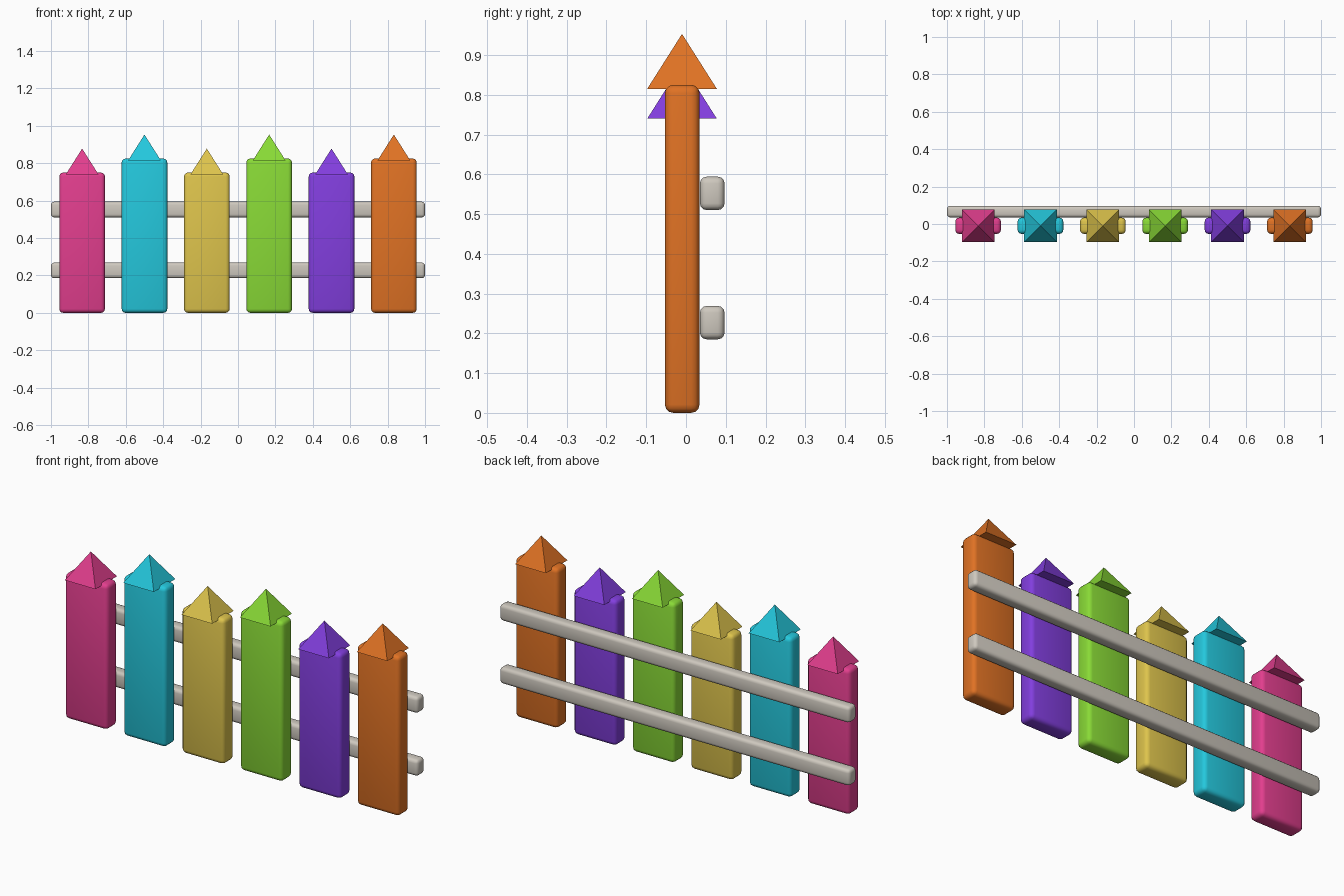
import bpy, bmesh, math

if "Cube" in bpy.data.objects:
    bpy.data.objects.remove(bpy.data.objects["Cube"])


def material(name, rgb):
    lin = [((c / 255 + 0.055) / 1.055) ** 2.4 for c in rgb]
    m = bpy.data.materials.new(name)
    m.diffuse_color = (*lin, 1)
    m.use_nodes = True
    m.node_tree.nodes["Principled BSDF"].inputs["Base Color"].default_value = m.diffuse_color
    return m


def rounded_box(name, lo, hi, bevel, mat):
    # box between two corners with softly rounded edges
    bpy.ops.mesh.primitive_cube_add(size=1)
    o = bpy.context.object
    o.name = name
    for v in o.data.vertices:
        v.co = [lo[i] + (v.co[i] + 0.5) * (hi[i] - lo[i]) for i in range(3)]
    bm = bmesh.new()
    bm.from_mesh(o.data)
    bmesh.ops.bevel(bm, geom=bm.edges[:], offset=bevel, segments=3,
                    profile=0.5, affect='EDGES')
    bm.to_mesh(o.data)
    bm.free()
    o.data.materials.append(mat)
    bpy.ops.object.shade_smooth_by_angle(angle=math.radians(35))
    return o


def pyramid(name, x, y, z, half, height, mat):
    # four-sided cap with sides parallel to the axes
    bpy.ops.mesh.primitive_cone_add(vertices=4, radius1=half * math.sqrt(2), radius2=0,
                                    depth=height, location=(x, y, z + height / 2),
                                    rotation=(0, 0, math.pi / 4))
    o = bpy.context.object
    o.name = name
    o.data.materials.append(mat)


colours = [("pink", (226, 62, 142)), ("cyan", (36, 200, 221)), ("yellow", (222, 196, 76)),
           ("green", (137, 218, 54)), ("purple", (130, 62, 222)), ("orange", (224, 114, 36))]

# pickets with pointed caps, alternating short and tall
for i, (name, rgb) in enumerate(colours):
    mat = material(name, rgb)
    x = (i - 2.5) / 3
    top = 0.825 if i % 2 else 0.75
    rounded_box(f"picket_{name}", (x - 0.122, -0.053, 0), (x + 0.122, 0.034, top), 0.021, mat)
    pyramid(f"picket_cap_{name}", x, -0.01, top - 0.01, 0.0875, 0.138, mat)

# two long rails behind the pickets
grey = material("warm_grey", (206, 200, 190))
for name, z in (("lower_rail", 0.227), ("upper_rail", 0.552)):
    rounded_box(name, (-1, 0.035, z - 0.042), (1, 0.097, z + 0.042), 0.017, grey)
